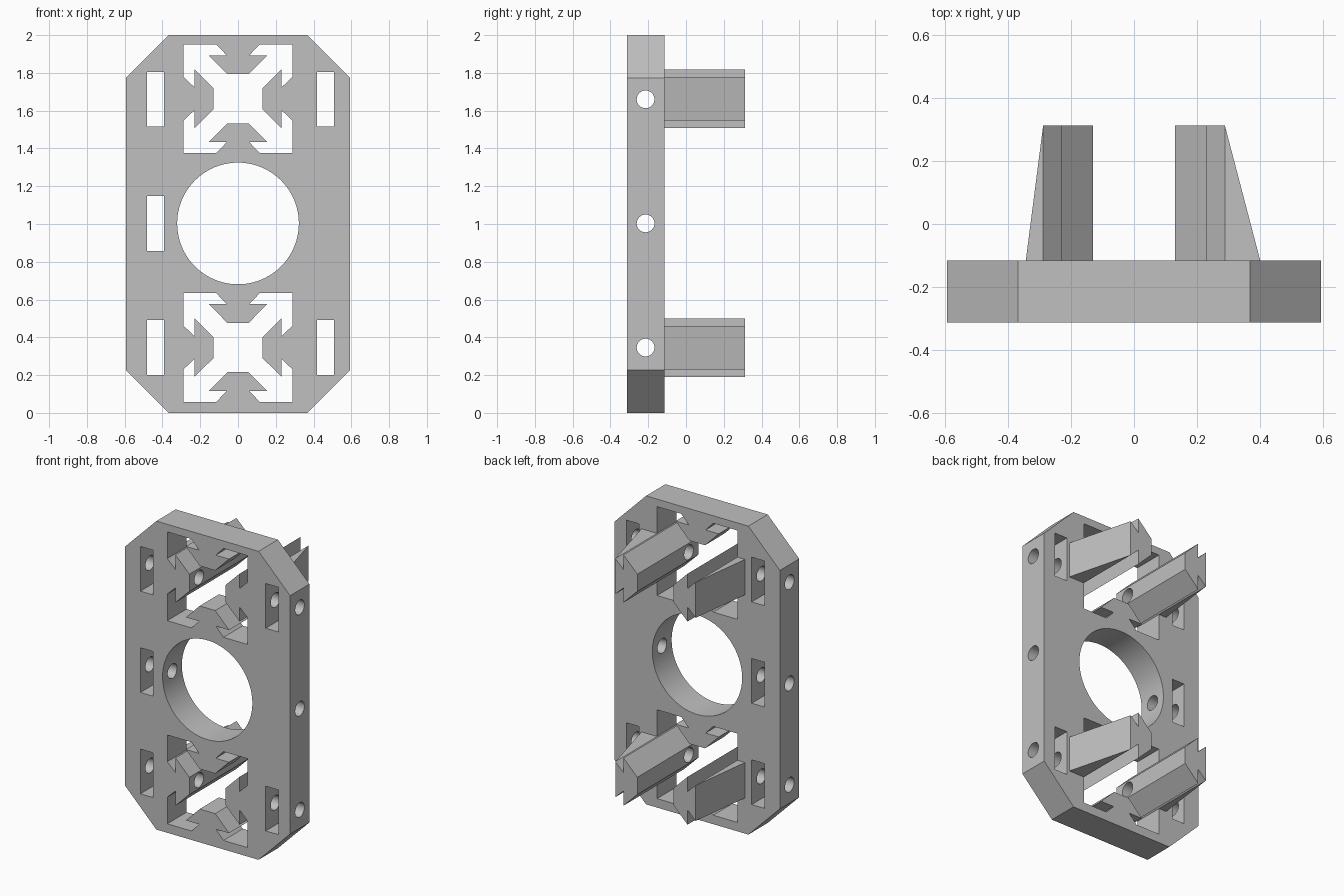
import bpy, bmesh, math
from mathutils import Matrix

if "Cube" in bpy.data.objects:
    bpy.data.objects.remove(bpy.data.objects["Cube"], do_unlink=True)

HX = 0.593                        # half width of the plate
FRONT, BACK, END = -0.313, -0.115, 0.313
BAY_Z = (0.346, 1.663)            # centres of the two rail bays
NECK, THROAT, BARB, TIP = (0.115, 0.288), (0.06, 0.23), (0.155, 0.23), (0.056, 0.13)

grey = bpy.data.materials.new("light grey")
grey.use_nodes = True
colour = (0.53, 0.53, 0.53, 1)
grey.diffuse_color = colour
grey.node_tree.nodes["Principled BSDF"].inputs["Base Color"].default_value = colour


def prism(name, points, lo, hi, axis="y"):
    """Extrude a closed profile along y (points are x, z), z (x, y) or x (y, z)."""
    place = {"y": lambda a, b, d: (a, d, b),
             "z": lambda a, b, d: (a, b, d),
             "x": lambda a, b, d: (d, a, b)}[axis]
    bm = bmesh.new()
    base = bm.faces.new([bm.verts.new(place(a, b, lo)) for a, b in points])
    new = bmesh.ops.extrude_face_region(bm, geom=[base])["geom"]
    bmesh.ops.translate(bm, vec=place(0, 0, hi - lo),
                        verts=[v for v in new if isinstance(v, bmesh.types.BMVert)])
    bmesh.ops.recalc_face_normals(bm, faces=bm.faces)
    mesh = bpy.data.meshes.new(name)
    bm.to_mesh(mesh)
    bm.free()
    mesh.materials.append(grey)
    obj = bpy.data.objects.new(name, mesh)
    bpy.context.collection.objects.link(obj)
    return obj


def circle(cx, cy, r, n):
    return [(cx + r * math.cos(math.tau * i / n), cy + r * math.sin(math.tau * i / n))
            for i in range(n)]


def rect(x0, x1, z0, z1):
    return [(x0, z0), (x1, z0), (x1, z1), (x0, z1)]


def mirrored(points):
    return points + [(-x, z) for x, z in reversed(points)]


# Plate with chamfered corners
top = [(HX, 1.773), (0.367, 2)]
upper = mirrored(top)
plate = prism("plate", upper + [(x, 2 - z) for x, z in reversed(upper)], FRONT, BACK)

cutters = []


def cut(points, lo=FRONT - 0.1, hi=BACK + 0.1, axis="y"):
    cutters.append(prism("cutter", points, lo, hi, axis))


# Central bore
cut(circle(0, 1.003, 0.322, 96))

# Bays with four barbed tabs each
side = [(0.288, 0.288)] + mirrored([NECK, THROAT, BARB, TIP])
for cz in BAY_Z:
    window = []
    for k in range(4):
        turn = Matrix.Rotation(k * math.pi / 2, 2)
        window += [(turn[0][0] * x + turn[0][1] * z, cz + turn[1][0] * x + turn[1][1] * z)
                   for x, z in side]
    cut(window)

# Nut slots, with none in the middle of the left edge
for cz in (0.346, 1.003, 1.66):
    cut(rect(-0.481, -0.391, cz - 0.145, cz + 0.145))
    if cz != 1.003:
        cut(rect(0.418, 0.508, cz - 0.145, cz + 0.145))

# Screw holes running across the plate
for cz in (0.346, 1.003, 1.66):
    cut(circle(-0.214, cz, 0.047, 32), -HX - 0.1, HX + 0.1, "x")

for c in cutters:
    mod = plate.modifiers.new("cut", "BOOLEAN")
    mod.operation, mod.solver, mod.object = "DIFFERENCE", "EXACT", c
bpy.context.view_layer.objects.active = plate
plate.select_set(True)
for mod in list(plate.modifiers):
    bpy.ops.object.modifier_apply(modifier=mod.name)
for c in cutters:
    bpy.data.objects.remove(c, do_unlink=True)
bpy.ops.object.shade_smooth_by_angle(angle=math.radians(25))

# Rails behind the side tabs, each braced by a tapering wedge
rail = mirrored([NECK, THROAT, BARB, TIP])
for level, cz in zip(("lower", "upper"), BAY_Z):
    for name, s, foot in (("left", 1, 0.4), ("right", -1, 0.343)):
        prism(f"{level}_{name}_rail", [(s * z, cz + x) for x, z in rail], BACK, END)
        prism(f"{level}_{name}_wedge",
              [(s * 0.288, END), (s * 0.288, BACK), (s * foot, BACK)],
              cz - 0.115, cz + 0.115, "z")
